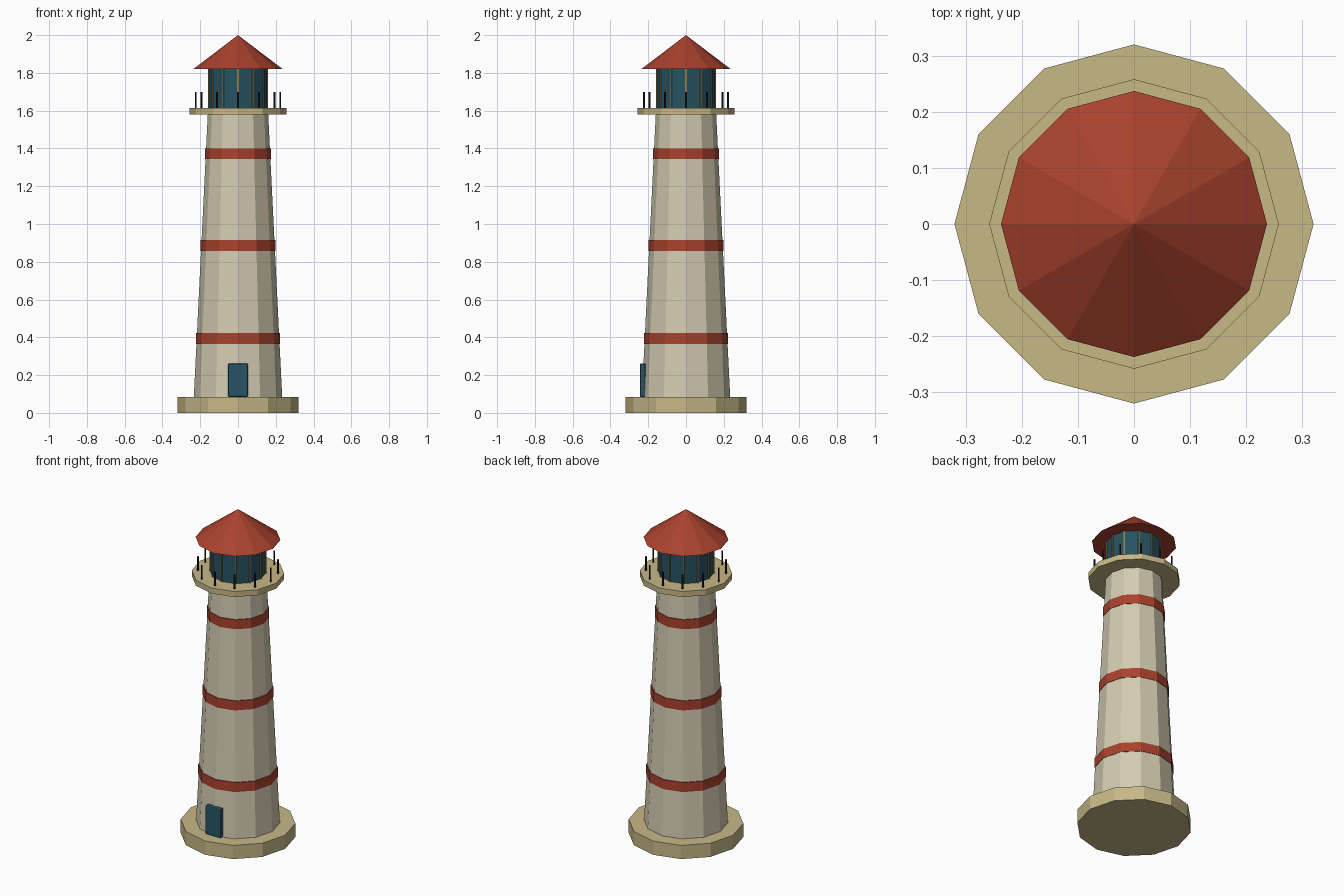
import bpy
from math import sin, cos, pi

if "Cube" in bpy.data.objects:
    bpy.data.objects.remove(bpy.data.objects["Cube"])

SIDES = 12


def material(name, rgb):
    m = bpy.data.materials.new(name)
    m.diffuse_color = (*rgb, 1)
    m.use_nodes = True
    m.node_tree.nodes["Principled BSDF"].inputs["Base Color"].default_value = m.diffuse_color
    return m


CREAM = material("cream_wall", (0.65, 0.60, 0.44))
TAN = material("tan_stone", (0.57, 0.48, 0.24))
RED = material("red_paint", (0.40, 0.055, 0.027))
TEAL = material("teal_door", (0.02, 0.09, 0.13))
GLASS = material("lantern_glass", (0.02, 0.085, 0.12))
BRASS = material("brass_bar", (0.30, 0.21, 0.08))
IRON = material("dark_iron", (0.012, 0.012, 0.015))


def frustum(name, r1, r2, z1, z2, mat, x=0, y=0, sides=SIDES):
    bpy.ops.mesh.primitive_cone_add(vertices=sides, radius1=r1, radius2=r2,
                                    depth=z2 - z1, location=(x, y, (z1 + z2) / 2))
    ob = bpy.context.object
    ob.name = name
    ob.data.materials.append(mat)
    return ob


def box(name, size, loc, mat, angle=0):
    bpy.ops.mesh.primitive_cube_add(size=1, location=loc, rotation=(0, 0, angle))
    ob = bpy.context.object
    ob.name = name
    ob.scale = size
    bpy.ops.object.transform_apply(location=False, rotation=False, scale=True)
    ob.data.materials.append(mat)
    return ob


# Plinth and tapered tower
Z0, Z1, R0, R1 = 0.084, 1.58, 0.234, 0.160
frustum("plinth", 0.32, 0.32, 0, Z0, TAN)
frustum("tower", R0, R1, Z0, Z1, CREAM)

# Painted bands, standing slightly proud of the wall
for i, z in enumerate((0.395, 0.885, 1.372)):
    r = R0 + (R1 - R0) * (z - Z0) / (Z1 - Z0) + 0.004
    frustum(f"band_{i + 1}", r, r, z - 0.029, z + 0.029, RED)

# Door with softened edges
door = box("door", (0.104, 0.03, 0.178), (0, -0.229, 0.173), TEAL)
bev = door.modifiers.new("soft_edges", 'BEVEL')
bev.width = 0.007
bev.segments = 2

# Gallery, lantern room and roof
frustum("gallery", 0.258, 0.258, Z1, 1.614, TAN)
frustum("lantern", 0.155, 0.155, 1.614, 1.82, GLASS)
frustum("roof", 0.237, 0, 1.82, 2.0, RED)

# Glazing bars on the lantern corners and posts around the gallery
for i in range(SIDES):
    a = 2 * pi * i / SIDES
    c, s = cos(a), sin(a)
    box(f"glazing_bar_{i + 1}", (0.008, 0.008, 0.206),
        (0.155 * c, 0.155 * s, 1.717), BRASS, a)
    frustum(f"gallery_post_{i + 1}", 0.005, 0.005, 1.61, 1.70, IRON,
            0.223 * c, 0.223 * s, sides=6)
